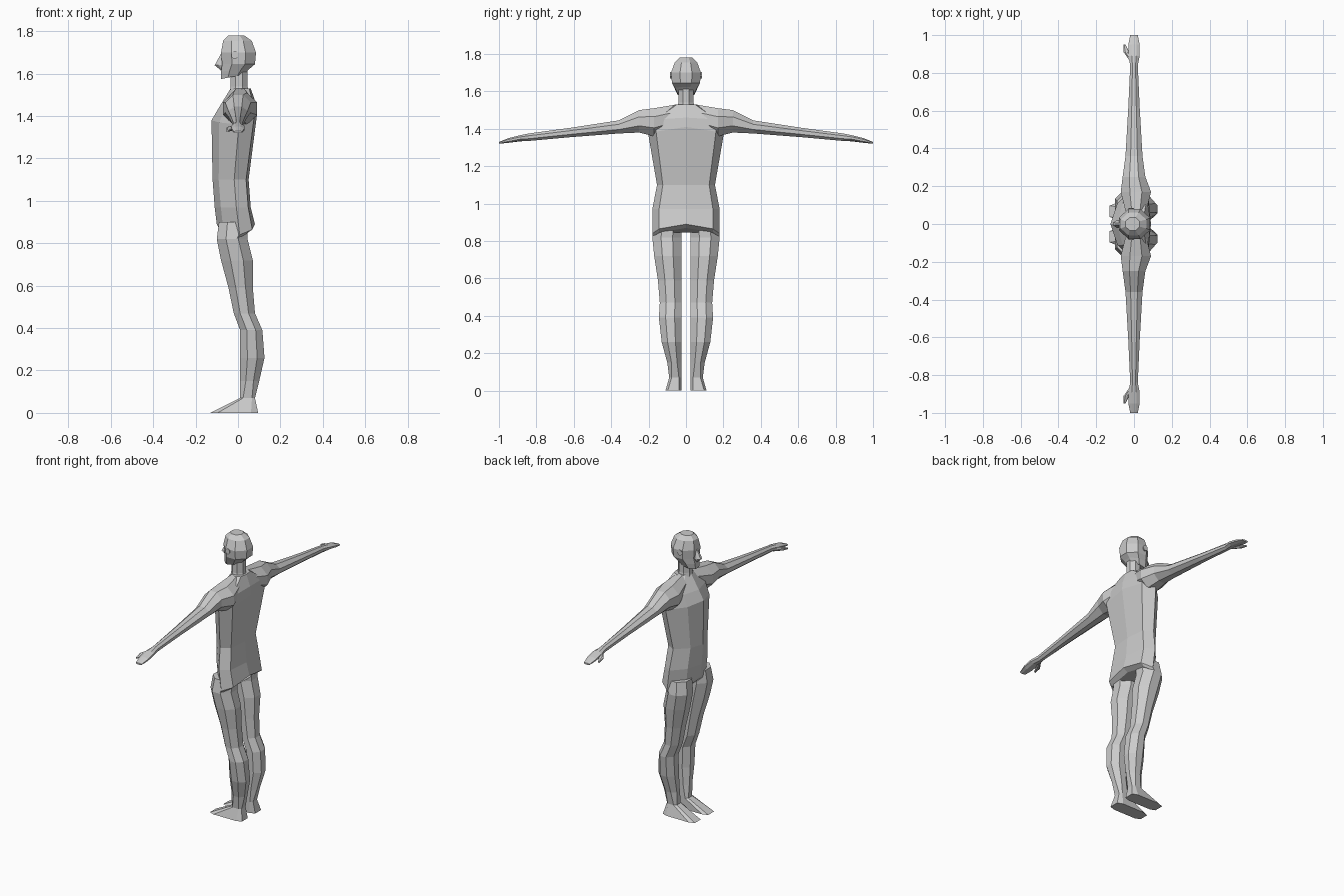
import bpy
import bmesh

cube = bpy.data.objects.get("Cube")
if cube:
    bpy.data.objects.remove(cube, do_unlink=True)

# One plain grey for the whole figure
COLOUR = (.6, .6, .6, 1)
grey = bpy.data.materials.new("plain_grey")
grey.use_nodes = True
grey.diffuse_color = COLOUR
grey.node_tree.nodes["Principled BSDF"].inputs["Base Color"].default_value = COLOUR


def loft(name, rings, mirrored=False):
    """Skin a list of equal-length point rings, cap both ends, shade flat."""
    bm = bmesh.new()
    loops = [[bm.verts.new(point) for point in ring] for ring in rings]
    for low, high in zip(loops, loops[1:]):
        for i in range(len(low)):
            bm.faces.new((low[i - 1], low[i], high[i], high[i - 1]))
    bm.faces.new(loops[0])
    bm.faces.new(loops[-1])
    bmesh.ops.recalc_face_normals(bm, faces=bm.faces)
    mesh = bpy.data.meshes.new(name)
    bm.to_mesh(mesh)
    bm.free()
    mesh.materials.append(grey)
    obj = bpy.data.objects.new(name, mesh)
    bpy.context.collection.objects.link(obj)
    if mirrored:
        modifier = obj.modifiers.new("mirror_sides", 'MIRROR')
        modifier.use_axis = (False, True, False)


def octagon(a_low, a_high, b_low, b_high, cut):
    """Rectangle with its corners cut off, as eight pairs."""
    da = (a_high - a_low) * cut
    db = (b_high - b_low) * cut
    return [(a_low + da, b_low), (a_high - da, b_low),
            (a_high, b_low + db), (a_high, b_high - db),
            (a_high - da, b_high), (a_low + da, b_high),
            (a_low, b_high - db), (a_low, b_low + db)]


def torso_ring(z, front, back, half_width, sag=0, lift=0):
    """Symmetric ring; sides hang by sag, the spine rises by lift."""
    depth = back - front
    half = [
        (front + depth * .17, half_width * .55, z - sag / 2),
        (front + depth * .6, half_width, z - sag),
        (back - depth * .07, half_width * .8, z + (lift - sag) / 2),
    ]
    other = [(x, -y, height) for x, y, height in reversed(half)]
    return [(front, 0, z), *half, (back, 0, z + lift), *other]


def leg_ring(z, front, back, outer, cut=.3):
    """Level ring with a narrow gap left between the legs."""
    inner = .025
    return [(x, y, z) for x, y in octagon(front, back, inner, outer, cut)]


def head_ring(z, front, back, half_width, tilt=0):
    """Level ring centred between the ears; tilt raises its back."""
    outline = octagon(front, back, -half_width, half_width, .3)
    return [(x, y, z + tilt * (x - front)) for x, y in outline]


def arm_ring(y, top, thickness, half_width, shift=0):
    """Upright ring across an arm."""
    outline = octagon(shift - half_width, shift + half_width, top - thickness, top, .3)
    return [(x, y, z) for x, z in outline]


# Torso from crotch to neck base
loft("torso", [
    torso_ring(.87, -.09, .05, .18, sag=.05),
    torso_ring(.89, -.1, .08, .18, sag=.05),
    torso_ring(.97, -.11, .06, .18),
    torso_ring(1.1, -.12, .05, .155),
    torso_ring(1.38, -.125, .09, .2, sag=.02, lift=.03),
    torso_ring(1.44, -.09, .085, .2, lift=.02),
    torso_ring(1.53, -.035, .06, .06),
])

# Legs with wedge feet
loft("legs", [
    leg_ring(.9, -.09, .045, .165),
    leg_ring(.82, -.1, .045, .18),
    leg_ring(.72, -.08, .07, .17),
    leg_ring(.59, -.045, .07, .15),
    leg_ring(.47, -.02, .08, .14),
    leg_ring(.39, .01, .115, .145),
    leg_ring(.26, .01, .125, .13),
    leg_ring(.15, .01, .1, .1),
    leg_ring(.07, .01, .08, .09, cut=.2),
    leg_ring(0, -.13, .095, .11, cut=.15),
], mirrored=True)

# Outstretched arms with flat hands
loft("arms", [
    arm_ring(.05, 1.53, .13, .05, shift=.01),
    arm_ring(.17, 1.51, .15, .08, shift=.01),
    arm_ring(.25, 1.5, .12, .06),
    arm_ring(.36, 1.445, .07, .045),
    arm_ring(.62, 1.405, .05, .03),
    arm_ring(.84, 1.375, .04, .02),
    arm_ring(.89, 1.365, .03, .03),
    arm_ring(.95, 1.35, .025, .03),
    arm_ring(1, 1.33, .01, .02),
], mirrored=True)
loft("thumbs", [
    arm_ring(.86, 1.36, .025, .01, shift=-.01),
    arm_ring(.91, 1.35, .02, .015, shift=-.04),
    arm_ring(.95, 1.335, .01, .005, shift=-.05),
], mirrored=True)

# Neck and head
loft("neck", [
    head_ring(1.48, -.04, .055, .055),
    head_ring(1.54, -.035, .045, .04),
    head_ring(1.63, -.035, .045, .04),
])
loft("head", [
    head_ring(1.575, -.08, .03, .045, tilt=.2),
    head_ring(1.61, -.08, .055, .06, tilt=.1),
    head_ring(1.645, -.075, .08, .075),
    head_ring(1.7, -.08, .085, .08),
    head_ring(1.755, -.07, .065, .06),
    head_ring(1.78, -.045, .03, .035),
])
loft("nose", [
    head_ring(1.615, -.08, -.05, .01),
    head_ring(1.64, -.11, -.05, .02),
    head_ring(1.695, -.08, -.05, .01),
])

# Small flat ears, one on each side
loft("ears", [
    arm_ring(.07, 1.7, .03, .01, shift=-.015),
    arm_ring(.085, 1.705, .035, .015, shift=-.015),
], mirrored=True)
